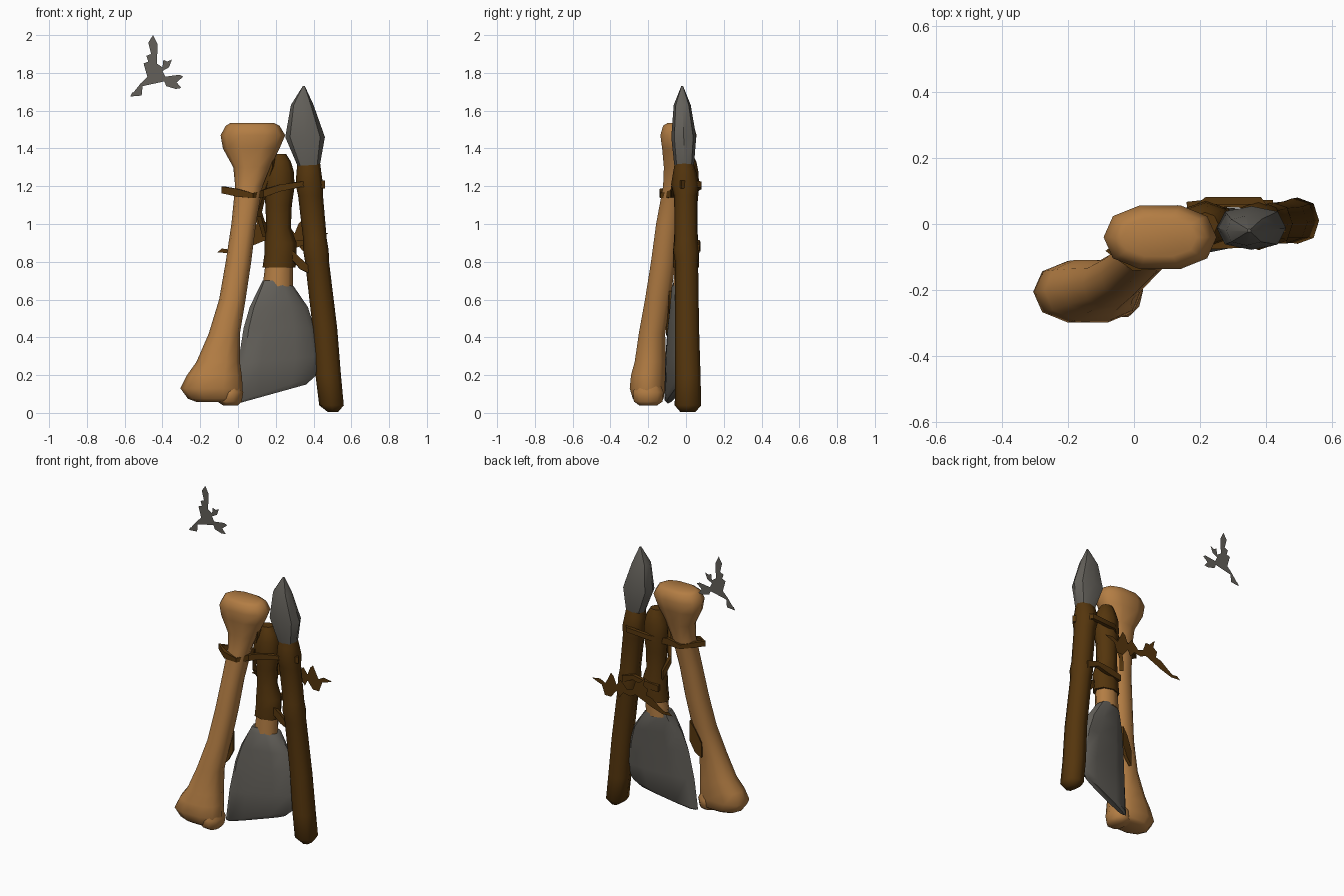
import bpy, bmesh, math
from mathutils import Vector


def mat(name, rgb):
    m = bpy.data.materials.new(name)
    m.diffuse_color = (*rgb, 1)
    return m


BONE = mat("tan bone", (0.45, 0.205, 0.057))
STONE = mat("grey stone", (0.125, 0.117, 0.102))
LEATHER = mat("dark brown leather", (0.09, 0.036, 0.004))


def finish(bm, name, material, angle=40):
    me = bpy.data.meshes.new(name)
    bm.to_mesh(me)
    bm.free()
    ob = bpy.data.objects.new(name, me)
    bpy.context.collection.objects.link(ob)
    me.materials.append(material)
    bpy.ops.object.select_all(action='DESELECT')
    ob.select_set(True)
    bpy.context.view_layer.objects.active = ob
    bpy.ops.object.shade_smooth_by_angle(angle=math.radians(angle))
    return ob


def loft(name, material, rings, n=10, power=1.0, angle=40, yaw=0.0):
    """Rings are (z, left x, right x, centre y, y radius[, tilt])."""
    bm = bmesh.new()
    loops = []
    for z, x0, x1, yc, ry, *tilt in rings:
        t = tilt[0] if tilt else 0
        loop = []
        for i in range(n):
            a = 2 * math.pi * i / n
            c, s = math.cos(a), math.sin(a)
            c = math.copysign(abs(c) ** power, c)
            s = math.copysign(abs(s) ** power, s)
            dx = c * (x1 - x0) / 2
            loop.append(bm.verts.new(((x0 + x1) / 2 + dx, yc + s * ry + yaw * dx, z + t * c)))
        loops.append(loop)
    for a, b in zip(loops, loops[1:]):
        for i in range(n):
            j = (i + 1) % n
            bm.faces.new((a[i], a[j], b[j], b[i]))
    bm.faces.new(loops[0][::-1])
    bm.faces.new(loops[-1])
    bmesh.ops.recalc_face_normals(bm, faces=bm.faces)
    return finish(bm, name, material, angle)


def strap(name, pts, height, thick=0.012, closed=False):
    """Flat leather strap following a path."""
    bm = bmesh.new()
    loops = []
    P = [Vector(p) for p in pts]
    for i, p in enumerate(P):
        a = P[i - 1] if (i or closed) else p
        b = P[(i + 1) % len(P)] if (closed or i < len(P) - 1) else p
        side = (b - a).cross(Vector((0, 0, 1))).normalized() * thick
        up = Vector((0, 0, height * (0.5 + 0.12 * math.sin(i * 2.3))))
        loops.append([bm.verts.new(p + u) for u in (side + up, side - up, -side - up, -side + up)])
    m = len(loops)
    for k in range(m if closed else m - 1):
        a, b = loops[k], loops[(k + 1) % m]
        for i in range(4):
            j = (i + 1) % 4
            bm.faces.new((a[i], a[j], b[j], b[i]))
    if not closed:
        bm.faces.new(loops[0])
        bm.faces.new(loops[-1])
    bmesh.ops.recalc_face_normals(bm, faces=bm.faces)
    return finish(bm, name, LEATHER)


def scrap(name, material, outline):
    """Flat ragged shred standing at the back plane."""
    bm = bmesh.new()
    f = bm.faces.new([bm.verts.new((x, 0.3, z)) for x, z in outline])
    bmesh.ops.triangulate(bm, faces=[f])
    return finish(bm, name, material)


# large bone with a knuckle at each end
loft("large_bone", BONE, [
    (0.058, -0.22, -0.01, -0.20, 0.06),
    (0.075, -0.265, 0.015, -0.20, 0.085),
    (0.13, -0.305, 0.025, -0.205, 0.097),
    (0.20, -0.27, 0.02, -0.20, 0.095),
    (0.27, -0.22, 0.01, -0.19, 0.085),
    (0.42, -0.155, 0.01, -0.18, 0.073),
    (0.60, -0.10, 0.04, -0.15, 0.07),
    (0.80, -0.065, 0.07, -0.12, 0.068),
    (1.00, -0.035, 0.095, -0.095, 0.066),
    (1.20, -0.015, 0.13, -0.06, 0.064),
    (1.30, -0.025, 0.17, -0.05, 0.07),
    (1.40, -0.08, 0.22, -0.04, 0.09),
    (1.47, -0.092, 0.25, -0.04, 0.10),
    (1.52, -0.065, 0.22, -0.04, 0.085),
    (1.535, -0.04, 0.19, -0.04, 0.06)], n=10, power=0.85, angle=60)
# knuckle bulge at the inner foot of the bone
loft("bone_knuckle", BONE, [
    (0.04, -0.08, 0.0, -0.20, 0.05),
    (0.06, -0.11, 0.02, -0.20, 0.08),
    (0.11, -0.10, 0.028, -0.20, 0.085),
    (0.17, -0.07, 0.0, -0.20, 0.06)], n=10, angle=60)

# spear: wooden shaft and stone point
loft("spear_shaft", LEATHER, [
    (0.005, 0.475, 0.53, 0.01, 0.04),
    (0.04, 0.43, 0.56, 0.01, 0.07),
    (0.20, 0.41, 0.545, 0.01, 0.067),
    (0.45, 0.395, 0.525, 0.005, 0.064),
    (0.80, 0.355, 0.482, 0.003, 0.061),
    (0.86, 0.345, 0.48, 0.0, 0.068),
    (0.92, 0.345, 0.47, 0.0, 0.06),
    (1.15, 0.318, 0.45, -0.003, 0.06),
    (1.21, 0.305, 0.45, -0.005, 0.074),
    (1.28, 0.31, 0.44, -0.007, 0.06),
    (1.32, 0.315, 0.435, -0.01, 0.05)], n=8, power=0.85, angle=60)
loft("spear_point", STONE, [
    (1.28, 0.325, 0.425, -0.01, 0.045),
    (1.32, 0.31, 0.435, -0.01, 0.053),
    (1.46, 0.25, 0.46, -0.012, 0.066),
    (1.63, 0.28, 0.40, -0.02, 0.045),
    (1.73, 0.343, 0.354, -0.02, 0.005)], n=8, power=0.8, angle=45)

# axe: wrapped grip, bone neck and stone blade
loft("axe_grip", LEATHER, [
    (0.77, 0.13, 0.305, 0.0, 0.068),
    (0.84, 0.14, 0.31, 0.0, 0.07),
    (0.90, 0.14, 0.31, 0.0, 0.065),
    (0.98, 0.15, 0.28, 0.0, 0.06),
    (1.10, 0.145, 0.285, 0.0, 0.06),
    (1.20, 0.135, 0.30, 0.0, 0.07),
    (1.28, 0.14, 0.295, 0.0, 0.065),
    (1.33, 0.16, 0.28, 0.0, 0.055),
    (1.37, 0.175, 0.255, 0.0, 0.035)], n=8, angle=60)
loft("axe_neck", BONE, [
    (0.67, 0.13, 0.29, -0.005, 0.062),
    (0.79, 0.145, 0.29, 0.0, 0.06)], n=8, angle=60)
loft("axe_blade", STONE, [
    (0.10, 0.0, 0.36, -0.06, 0.018, 0.05),
    (0.125, -0.02, 0.41, -0.055, 0.032, 0.07),
    (0.28, 0.0, 0.43, -0.045, 0.045, 0.02),
    (0.45, 0.03, 0.405, -0.032, 0.05),
    (0.56, 0.062, 0.37, -0.02, 0.054),
    (0.67, 0.115, 0.295, -0.01, 0.06),
    (0.70, 0.13, 0.25, -0.008, 0.05)], n=10, power=0.75, angle=40, yaw=0.2)

# leather straps tying the three together
strap("upper_binding", [(-0.075, -0.085, 1.18), (0.0, -0.13, 1.165), (0.075, -0.125, 1.15), (0.13, -0.07, 1.16),
                        (0.22, -0.065, 1.19), (0.33, -0.06, 1.21), (0.45, -0.02, 1.21), (0.38, 0.07, 1.21),
                        (0.22, 0.07, 1.20), (0.13, 0.0, 1.17), (0.04, 0.0, 1.16)], 0.035, closed=True)
strap("lower_strap", [(0.28, -0.03, 0.84), (0.33, -0.02, 0.79), (0.37, -0.02, 0.76), (0.42, 0.0, 0.70)], 0.05)
strap("middle_strap", [(0.16, 0.055, 0.87), (0.25, 0.065, 0.88), (0.34, 0.06, 0.90), (0.42, 0.06, 0.87)], 0.04)
strap("diagonal_strap", [(0.19, -0.05, 1.33), (0.14, -0.02, 1.18), (0.11, 0.01, 1.06), (0.14, 0.05, 0.96)], 0.05)
strap("bone_patch", [(0.025, -0.08, 0.58), (-0.01, -0.085, 0.52), (-0.05, -0.095, 0.46)], 0.13, 0.01)

# stray flat shreds behind
scrap("grey_shred", STONE, [
    (-.45, 2.0), (-.425, 1.95), (-.44, 1.90), (-.43, 1.85), (-.40, 1.83), (-.395, 1.87), (-.375, 1.86), (-.35, 1.87),
    (-.365, 1.83), (-.40, 1.81), (-.385, 1.78), (-.34, 1.765), (-.31, 1.79), (-.29, 1.78), (-.325, 1.75),
    (-.30, 1.72), (-.33, 1.715), (-.35, 1.745), (-.38, 1.73), (-.39, 1.755), (-.44, 1.755), (-.455, 1.79),
    (-.48, 1.745), (-.505, 1.73), (-.51, 1.68), (-.57, 1.675), (-.56, 1.695), (-.53, 1.70), (-.515, 1.745),
    (-.48, 1.78), (-.47, 1.82), (-.50, 1.85), (-.475, 1.86), (-.485, 1.89), (-.46, 1.90), (-.475, 1.96)])
scrap("brown_shred", LEATHER, [
    (-.11, .85), (-.085, .87), (-.05, .865), (.0, .90), (.04, .93), (.08, .94), (.07, .98), (.10, 1.0),
    (.09, 1.05), (.13, 1.01), (.16, 1.01), (.15, .96), (.22, .94), (.27, .99), (.30, .95), (.32, 1.0), (.34, 1.02),
    (.35, .96), (.38, .94), (.42, .96), (.48, .95), (.43, .93), (.38, .915), (.385, .86), (.34, .86), (.35, .90),
    (.30, .91), (.28, .87), (.25, .91), (.20, .90), (.16, .92), (.12, .93), (.09, .90), (.04, .87), (-.04, .845)])
